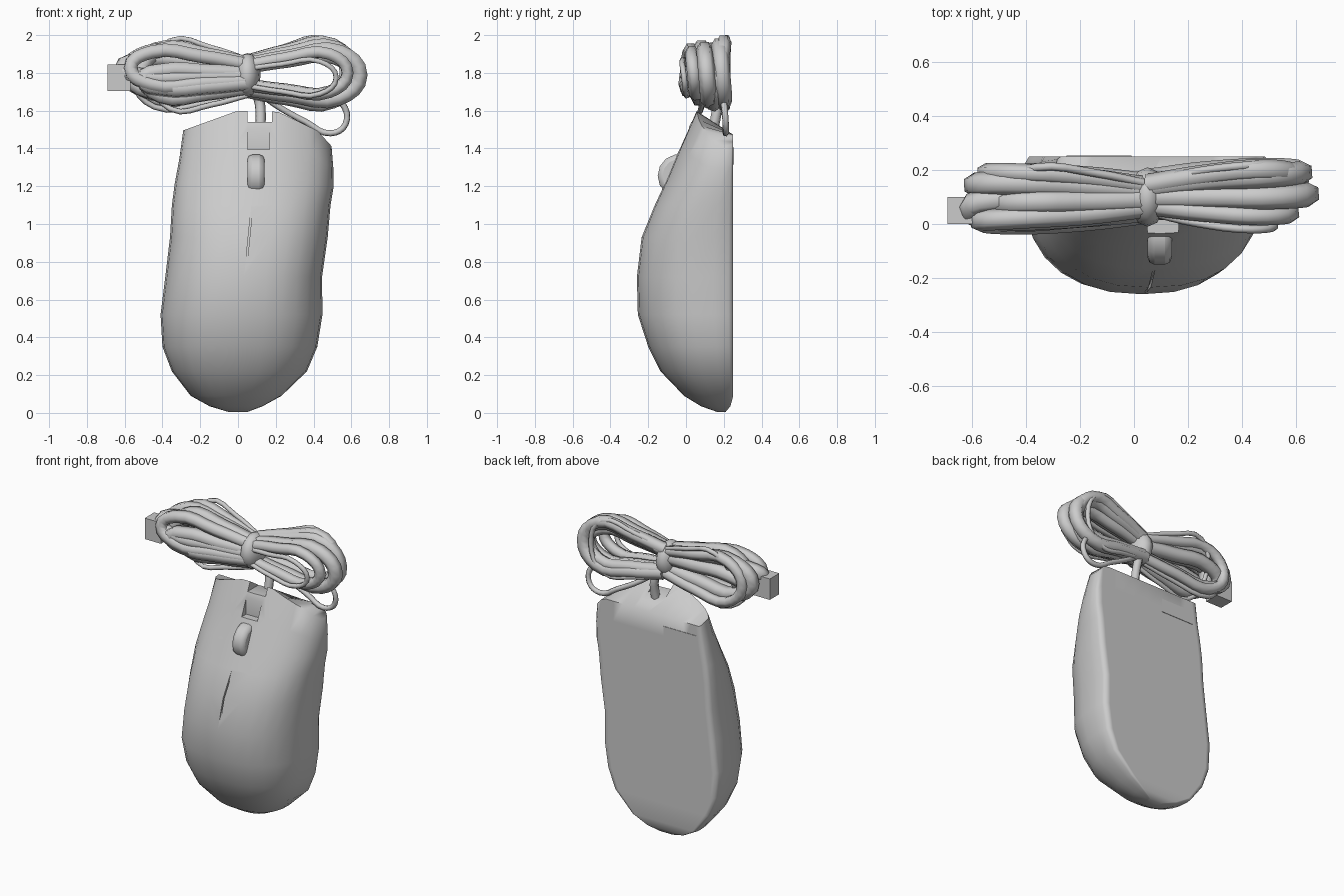
import bpy, bmesh, math
from mathutils import Vector

if "Cube" in bpy.data.objects:
    bpy.data.objects.remove(bpy.data.objects["Cube"])


def finish(obj, angle=40):
    bpy.ops.object.select_all(action='DESELECT')
    obj.select_set(True)
    bpy.context.view_layer.objects.active = obj
    bpy.ops.object.shade_smooth_by_angle(angle=math.radians(angle))
    return obj


def box(name, loc, size, rot=(0, 0, 0)):
    bpy.ops.mesh.primitive_cube_add(size=1, location=loc, rotation=rot)
    obj = bpy.context.object
    obj.name, obj.scale = name, size
    return obj


def cut(target, cutter):
    mod = target.modifiers.new("cut", 'BOOLEAN')
    mod.operation, mod.solver, mod.object = 'DIFFERENCE', 'EXACT', cutter
    bpy.context.view_layer.objects.active = target
    bpy.ops.object.modifier_apply(modifier=mod.name)
    bpy.data.objects.remove(cutter)


def cord(name, points, radius):
    curve = bpy.data.curves.new(name, 'CURVE')
    curve.dimensions = '3D'
    curve.resolution_u = 4
    curve.bevel_depth, curve.bevel_resolution = radius, 1
    curve.use_fill_caps = True
    spline = curve.splines.new('BEZIER')
    spline.bezier_points.add(len(points) - 1)
    for bp, p in zip(spline.bezier_points, points):
        bp.co = p
        bp.handle_left_type = bp.handle_right_type = 'AUTO'
    obj = bpy.data.objects.new(name, curve)
    bpy.context.collection.objects.link(obj)
    return obj


# Mouse shell: lofted D-shaped sections (z, left, right, front y, back y)
RINGS = [(0.005, -.05, .05, .165, .21), (.035, -.15, .13, .08, .235),
         (.09, -.25, .23, -.01, .25), (.22, -.35, .365, -.135, .25),
         (.35, -.40, .42, -.20, .25), (.52, -.41, .447, -.255, .25),
         (.72, -.385, .445, -.26, .25), (.93, -.36, .475, -.235, .25),
         (1.10, -.35, .49, -.165, .25), (1.25, -.335, .505, -.095, .25),
         (1.42, -.31, .505, -.025, .25), (1.60, -.29, .495, .055, .25)]
N = 14


def nose_z(x, y, z):
    # the nose slopes down toward its sides and underside
    drop = max(0, -x * .36, (x - .2) * .48, (x - .42) * 1.1 + .105, (y - .08) * .75)
    t = max(0, (z - 1.1) / .5)
    return z - drop * t


bm = bmesh.new()
rows = []
for z, left, right, front, back in RINGS:
    cx, w = (left + right) / 2, (right - left) / 2
    y0 = back - .2 * (back - front)
    d = y0 - front
    rim = back - .05 * (back - front)
    arc, base = [], []
    for i in range(N + 1):
        c, s = math.cos(math.pi * i / N), math.sin(math.pi * i / N)
        x = cx - w * math.copysign(abs(c) ** (2 / 2.4), c)
        y = y0 - d * max(s, 0) ** (2 / 2.4)
        xb = cx + (x - cx) * .985
        yb = rim if i in (0, N) else back
        if 0 < i < N:
            xb = cx + (x - cx) * .97
        arc.append(bm.verts.new((x, y, nose_z(x, y, z))))
        base.append(bm.verts.new((xb, yb, nose_z(xb, yb, z))))
    rows.append((arc, base))
for (a0, b0), (a1, b1) in zip(rows, rows[1:]):
    r0, r1 = a0 + b0[::-1], a1 + b1[::-1]
    for i in range(len(r0)):
        j = (i + 1) % len(r0)
        bm.faces.new((r0[i], r0[j], r1[j], r1[i]))
for arc, base in (rows[0], rows[-1]):
    for i in range(N):
        bm.faces.new((arc[i], arc[i + 1], base[i + 1], base[i]))
bmesh.ops.recalc_face_normals(bm, faces=bm.faces)
mesh = bpy.data.meshes.new("mouse_shell")
bm.to_mesh(mesh)
bm.free()
shell = bpy.data.objects.new("mouse_shell", mesh)
bpy.context.collection.objects.link(shell)

# Cable notch, shallow wheel slot and button split
cut(shell, box("notch_cutter", (.115, .1, 1.64), (.13, .5, .20)))
cut(shell, box("slot_cutter", (.108, -.145, 1.48), (.115, .32, .17)))
cut(shell, box("split_cutter", (.06, -.222, .95), (.008, .03, .40), (-.26, .1, 0)))
finish(shell, 65)

# Scroll wheel
bpy.ops.mesh.primitive_cylinder_add(vertices=14, radius=.115, depth=.09,
                                    location=(.095, -.035, 1.255),
                                    rotation=(0, math.pi / 2, 0))
wheel = bpy.context.object
wheel.name = "scroll_wheel"
bevel = wheel.modifiers.new("round", 'BEVEL')
bevel.width, bevel.segments = .025, 2
finish(wheel)

# Glide pad on the underside
box("glide_pad", (-.13, .247, 1.36), (.24, .012, .09))

# Coiled cable: loops on both sides of the tie
# (reach, upper z, lower z, upper y, lower y, radius)
LOOPS = [(-.62, 1.91, 1.74, .02, .00, .040), (-.64, 1.91, 1.70, .15, .14, .045),
         (-.60, 1.93, 1.66, .19, .19, .035), (-.66, 1.87, 1.78, .09, .02, .045),
         (-.55, 1.81, 1.72, .02, .01, .045), (-.60, 1.83, 1.70, .17, .10, .045),
         (-.50, 1.97, 1.61, .21, .08, .015), (-.60, 1.91, 1.62, .06, .16, .015),
         (-.56, 1.92, 1.68, .08, .07, .045),
         (.57, 1.93, 1.66, .18, .20, .045), (.595, 1.91, 1.67, .10, .12, .045),
         (.55, 1.95, 1.65, .20, .15, .040), (.53, 1.90, 1.70, .03, .05, .035),
         (.56, 1.88, 1.69, .14, .19, .040), (.47, 1.86, 1.69, -.02, .00, .015),
         (.50, 1.975, 1.63, .22, .22, .015)]
for k, (reach, zt, zb, yt, yb, r) in enumerate(LOOPS):
    def at(f, y, z, pull=1):
        return Vector((.05 + reach * f, .1 + (y - .1) * pull,
                       1.79 + (z - 1.79) * pull))
    ym, zm = (yt + yb) / 2, (zt + zb) / 2
    cord("cable_loop_%d" % k,
         [at(0, yt, zt, .45), at(.38, yt, zt, .8), at(.82, yt, zt), at(1, ym, zm),
          at(.82, yb, zb), at(.38, yb, zb, .88), at(0, yb, zb, .6)], r)

# Loose loop hanging below on the right
cord("hanging_loop", [(.08, .14, 1.72), (.2, .19, 1.63), (.36, .21, 1.54),
                      (.49, .21, 1.48), (.57, .21, 1.53), (.55, .2, 1.64),
                      (.45, .18, 1.69)], .017)

# Cable leaving the mouse
cord("cable_lead", [(.115, .14, 1.48), (.12, .16, 1.58), (.11, .17, 1.66),
                    (.06, .14, 1.76)], .028)

# Tie around the middle of the coil
bpy.ops.mesh.primitive_uv_sphere_add(segments=12, ring_count=8, radius=1,
                                     location=(.05, .10, 1.79))
tie = bpy.context.object
tie.name, tie.scale = "cable_tie", (.07, .11, .115)
finish(tie, 60)

# Plug
box("plug", (-.63, .05, 1.775), (.12, .10, .14))
